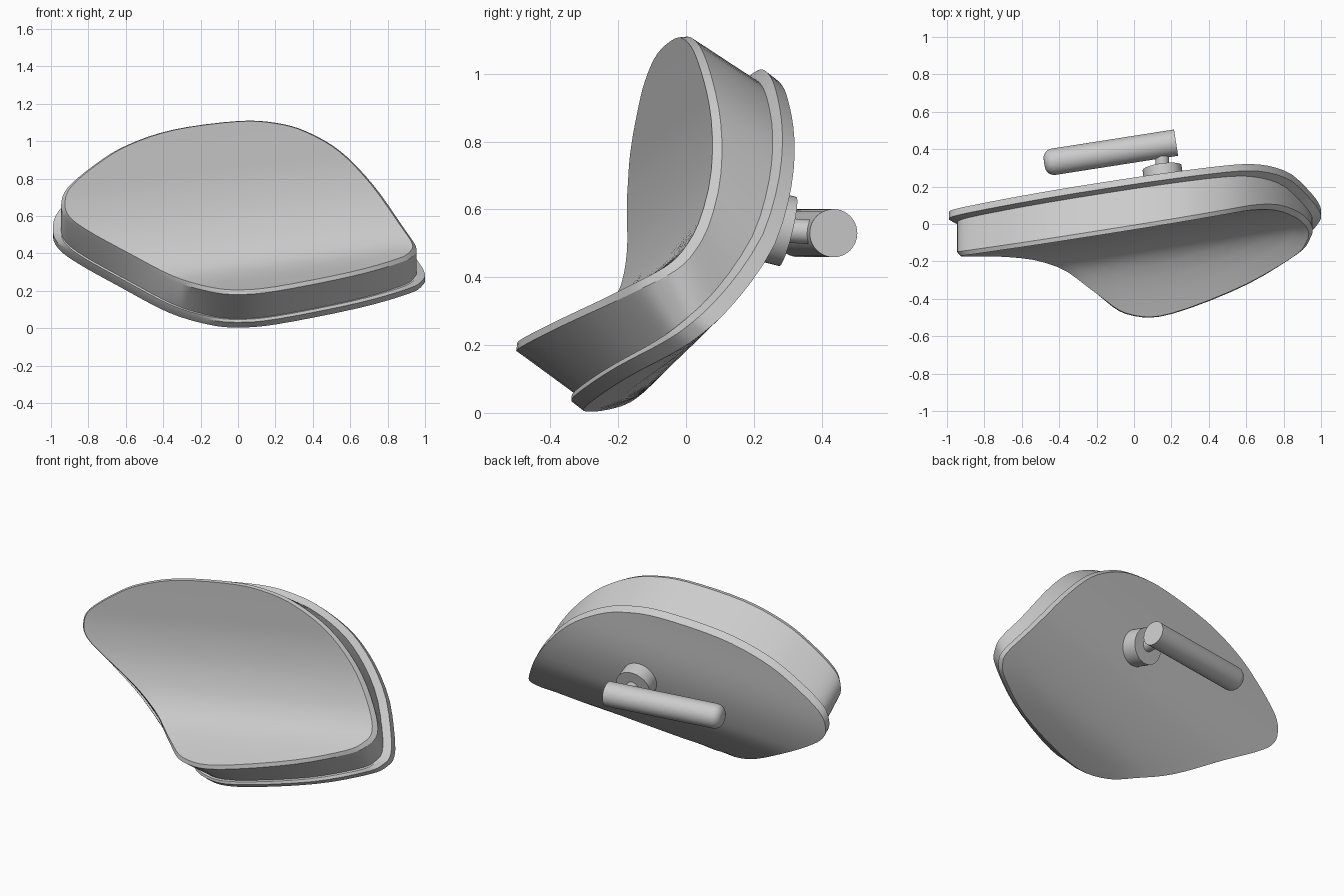
import bpy, bmesh, math
from mathutils import Vector

cube = bpy.data.objects.get("Cube")
if cube:
    bpy.data.objects.remove(cube, do_unlink=True)

grey = bpy.data.materials.new("plain grey")
grey.use_nodes = True
GREY = (0.6, 0.6, 0.6, 1)
grey.diffuse_color = GREY
grey.node_tree.nodes["Principled BSDF"].inputs["Base Color"].default_value = GREY

# Rim of the pad (x, z), and the bends of its front and back (height, depth)
RIM = [(-.925, .67), (-.89, .76), (-.74, .885), (-.58, .98), (-.34, 1.06), (0, 1.105),
       (.2, 1.095), (.36, 1.05), (.54, .945), (.71, .77), (.86, .56), (.93, .455), (.92, .41),
       (.85, .37), (.6, .3), (.2, .222), (0, .205), (-.15, .22), (-.35, .28),
       (-.6, .41), (-.8, .52), (-.9, .595)]
FRONT = [(.195, -.512), (.25, -.35), (.32, -.205), (.39, -.137), (.47, -.092),
         (.61, -.047), (.78, -.025), (.95, -.026), (1.11, -.03)]
BACK = [(.183, -.29), (.22, -.18), (.25, -.125), (.323, -.042), (.451, .064),
        (.585, .143), (.83, .215), (1.16, .245)]
ROLL = {id(FRONT): .12, id(BACK): .155}
CENTRE = Vector((0, .62))
YAW = math.radians(9)


def smooth_loop(points, steps=4):
    """Closed Catmull-Rom curve through the points."""
    p = [Vector(q) for q in points]
    n, out = len(p), []
    for i in range(n):
        a, b, c, d = (p[(i + k) % n] for k in (-1, 0, 1, 2))
        for s in range(steps):
            t = s / steps
            out.append(b + .5 * t * (c - a + t * (2*a - 5*b + 4*c - d + t * (3*(b - c) + d - a))))
    return out


def slope(bend, i):
    a, b = bend[max(i - 1, 0)], bend[min(i + 1, len(bend) - 1)]
    return (b[1] - a[1]) / (b[0] - a[0])


def depth(bend, h):
    """Smooth bend profile, straight beyond both ends."""
    for i, beyond in ((0, h <= bend[0][0]), (len(bend) - 1, h >= bend[-1][0])):
        if beyond:
            return bend[i][1] + slope(bend, i) * (h - bend[i][0])
    i = max(k for k in range(len(bend) - 1) if bend[k][0] <= h)
    (h0, v0), (h1, v1) = bend[i], bend[i + 1]
    w = h1 - h0
    t = (h - h0) / w
    return ((2*t**3 - 3*t*t + 1) * v0 + (3*t*t - 2*t**3) * v1
            + w * ((t**3 - 2*t*t + t) * slope(bend, i) + (t**3 - t*t) * slope(bend, i + 1)))


def bent(bend, x, z, back, drop):
    v = depth(bend, z - ROLL[id(bend)] * x)
    return Vector((x, v / math.cos(YAW) + x * math.tan(YAW) + back, z - drop))


def finish(obj):
    obj.data.materials.append(grey)
    bpy.ops.object.select_all(action='DESELECT')
    obj.select_set(True)
    bpy.context.view_layer.objects.active = obj
    bpy.ops.object.shade_smooth_by_angle(angle=math.radians(25))


def bent_slab(name, rings):
    """Skin rings of (bend, x scale, z scale, z lift, back, drop), closing each end."""
    loop = smooth_loop(RIM)
    n = len(loop)
    fractions = [k / 12 for k in range(1, 12)]

    def cap(r):
        return [(r[0], r[1] * f, r[2] * f, *r[3:]) for f in fractions]

    full = cap(rings[0]) + rings + cap(rings[-1])[::-1]
    bm = bmesh.new()
    rows = []
    for bend, sx, sz, lift, back, drop in full:
        rows.append([bm.verts.new(bent(bend, q.x * sx, CENTRE.y + lift + (q.y - CENTRE.y) * sz,
                                       back, drop)) for q in loop])
    for a, b in zip(rows, rows[1:]):
        for i in range(n):
            j = (i + 1) % n
            bm.faces.new((a[i], a[j], b[j], b[i]))
    for row, r in ((rows[0], rings[0]), (rows[-1], rings[-1])):
        tip = bm.verts.new(bent(r[0], 0, CENTRE.y + r[3], r[4], r[5]))
        for i in range(n):
            bm.faces.new((tip, row[i], row[(i + 1) % n]))
    bmesh.ops.recalc_face_normals(bm, faces=bm.faces)
    mesh = bpy.data.meshes.new(name)
    bm.to_mesh(mesh)
    bm.free()
    obj = bpy.data.objects.new(name, mesh)
    bpy.context.collection.objects.link(obj)
    finish(obj)


def rod(name, start, end, radius, rounding=0):
    """Cylinder between two points, optionally rounded at its end."""
    start, end = Vector(start), Vector(end)
    axis = end - start
    bpy.ops.mesh.primitive_cylinder_add(vertices=40, radius=radius, depth=axis.length,
                                        location=(start + end) / 2)
    obj = bpy.context.object
    obj.name = name
    obj.rotation_euler = axis.to_track_quat('Z', 'Y').to_euler()
    if rounding:
        bm = bmesh.new()
        bm.from_mesh(obj.data)
        edges = [e for e in bm.edges if all(v.co.z > 0 for v in e.verts)]
        bmesh.ops.bevel(bm, geom=edges, offset=rounding, segments=6, profile=.5, affect='EDGES')
        bm.to_mesh(obj.data)
        bm.free()
    finish(obj)


# Cushion with a chamfered front edge, and the wider plate behind it
bent_slab("pad", [(FRONT, 1, 1, 0, 0, 0), (FRONT, 1.022, 1.03, .003, .025, .015),
                  (BACK, 1.022, 1.03, .003, -.045, .148)])
bent_slab("back_plate", [(BACK, 1.024, 1.034, .004, -.06, .148),
                         (BACK, 1.07, 1.088, .018, -.036, .155),
                         (BACK, 1.07, 1.088, .018, 0, .183)])

# Mount, stem and grip on the back
rod("mount_disc", (.165, .19, .562), (.15, .3, .535), .105)
rod("stem", (.152, .27, .54), (.15, .42, .53), .036)
rod("grip", (.225, .435, .53), (-.48, .325, .53), .071, .05)
